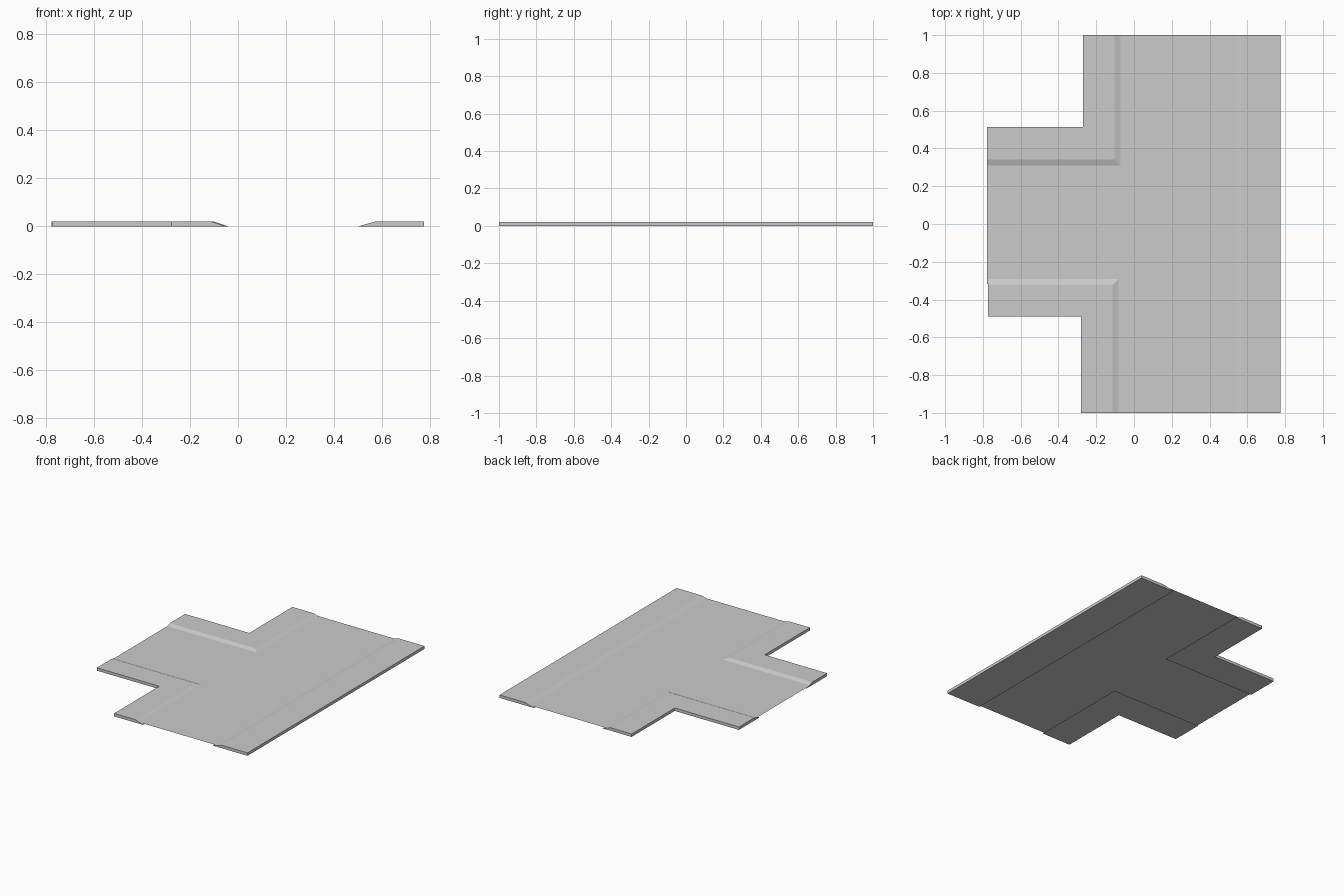
import bpy

if "Cube" in bpy.data.objects:
    bpy.data.objects.remove(bpy.data.objects["Cube"])

H = 0.021       # pavement height
ROAD_Z = 0.0105  # road surface height


def make_mesh(name, verts, faces):
    mesh = bpy.data.meshes.new(name)
    mesh.from_pydata(verts, [], faces)
    mesh.update()
    obj = bpy.data.objects.new(name, mesh)
    bpy.context.collection.objects.link(obj)
    return obj


def slab(name, bottom, top):
    """Closed slab between two counter-clockwise outlines."""
    n = len(bottom)
    verts = [(x, y, 0) for x, y in bottom] + [(x, y, H) for x, y in top]
    faces = [tuple(reversed(range(n))), tuple(range(n, 2 * n))]
    faces += [(i, (i + 1) % n, n + (i + 1) % n, n + i) for i in range(n)]
    return make_mesh(name, verts, faces)


def corner(x_end, x_out, x_in, y_out, y_in, y_end):
    """L-shaped pavement outline, turned counter-clockwise."""
    pts = [(x_end, y_out), (x_out, y_out), (x_out, y_end),
           (x_in, y_end), (x_in, y_in), (x_end, y_in)]
    return pts if y_end < 0 else pts[::-1]


# Straight pavement with a sloped kerb
slab("straight_pavement",
     [(0.50, -1), (0.775, -1), (0.775, 1), (0.50, 1)],
     [(0.575, -1), (0.775, -1), (0.775, 1), (0.575, 1)])

# Corner pavements, kerbs mitred at the inside corner
slab("front_corner_pavement",
     corner(-0.773, -0.28, -0.05, -0.49, -0.26, -1),
     corner(-0.773, -0.28, -0.113, -0.49, -0.323, -1))
slab("back_corner_pavement",
     corner(-0.778, -0.27, -0.04, 0.513, 0.28, 1),
     corner(-0.778, -0.27, -0.102, 0.513, 0.342, 1))

# T-shaped road sheet, its edges tucked under the kerbs
outline = [(-0.085, -1), (0.54, -1), (0.54, 1), (-0.075, 1),
           (-0.075, 0.315), (-0.778, 0.315), (-0.778, -0.318), (-0.085, -0.318)]
make_mesh("road", [(x, y, ROAD_Z) for x, y in outline], [tuple(range(8))])
